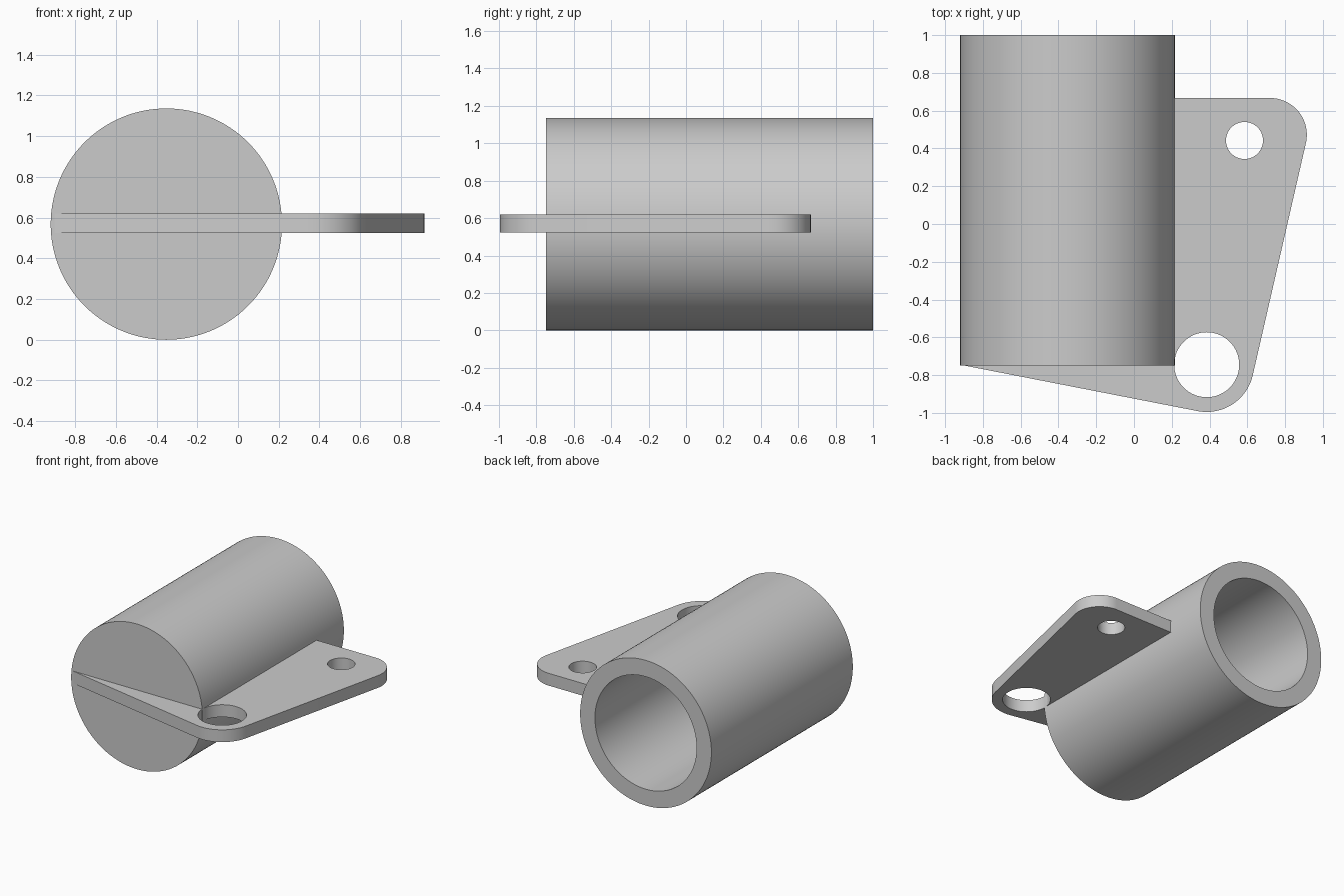
import bpy, bmesh
from math import sin, cos, pi, radians, asin, atan2, hypot

if "Cube" in bpy.data.objects:
    bpy.data.objects.remove(bpy.data.objects["Cube"])

CX, CZ, R, BORE = -0.352, 0.568, 0.568, 0.44
Y0, Y1, CAP = -0.748, 1.0, 0.13


def arc(x, y, r, a0, a1, n):
    return [(x + r * cos(a0 + (a1 - a0) * i / n),
             y + r * sin(a0 + (a1 - a0) * i / n)) for i in range(n + 1)]


def smooth(obj):
    bpy.ops.object.select_all(action='DESELECT')
    obj.select_set(True)
    bpy.context.view_layer.objects.active = obj
    if obj.type == 'CURVE':
        bpy.ops.object.convert(target='MESH')
    bpy.ops.object.shade_smooth_by_angle(angle=radians(30))


# Tube: closed at the front, bored from the back
def lathe(name, profile, n=128):
    bm = bmesh.new()
    rings = [[bm.verts.new((CX + r * cos(2 * pi * i / n), y, CZ + r * sin(2 * pi * i / n)))
              for i in range(n)] for r, y in profile]
    for a, b in zip(rings, rings[1:]):
        for i in range(n):
            j = (i + 1) % n
            bm.faces.new((a[i], a[j], b[j], b[i]))
    bm.faces.new(rings[0])
    bm.faces.new(rings[-1])
    bmesh.ops.recalc_face_normals(bm, faces=bm.faces)
    me = bpy.data.meshes.new(name)
    bm.to_mesh(me)
    bm.free()
    obj = bpy.data.objects.new(name, me)
    bpy.context.collection.objects.link(obj)
    smooth(obj)


lathe("tube", [(R, Y0), (R, Y1), (BORE, Y1), (BORE, Y0 + CAP)])

# Mounting plate: outline tangent to two corner circles, with two holes
x1, y1, r1 = 0.385, -0.745, 0.25
x2, y2, r2 = 0.72, 0.472, 0.195
tip = (-0.90, -0.749)
a_front = -pi / 2 - asin(r1 / hypot(x1 - tip[0], y1 - tip[1]))
dx, dy = x2 - x1, y2 - y1
a_side = atan2(dy, dx) - pi / 2 + asin((r1 - r2) / hypot(dx, dy))
outline = ([tip] + arc(x1, y1, r1, a_front, a_side, 32)
           + arc(x2, y2, r2, a_side, pi / 2, 32)
           + [(0.15, y2 + r2), (0.15, -0.73), (-0.90, -0.73)])
loops = [outline,
         arc(x1, y1, 0.172, 0, 2 * pi, 64)[:-1],
         arc(0.585, 0.442, 0.098, 0, 2 * pi, 48)[:-1]]

curve = bpy.data.curves.new("mounting_plate", 'CURVE')
curve.dimensions = '2D'
curve.fill_mode = 'BOTH'
curve.extrude = 0.048
for pts in loops:
    s = curve.splines.new('POLY')
    s.points.add(len(pts) - 1)
    for p, (x, y) in zip(s.points, pts):
        p.co = (x, y, 0, 1)
    s.use_cyclic_u = True
plate = bpy.data.objects.new("mounting_plate", curve)
plate.location.z = 0.572
bpy.context.collection.objects.link(plate)
smooth(plate)
